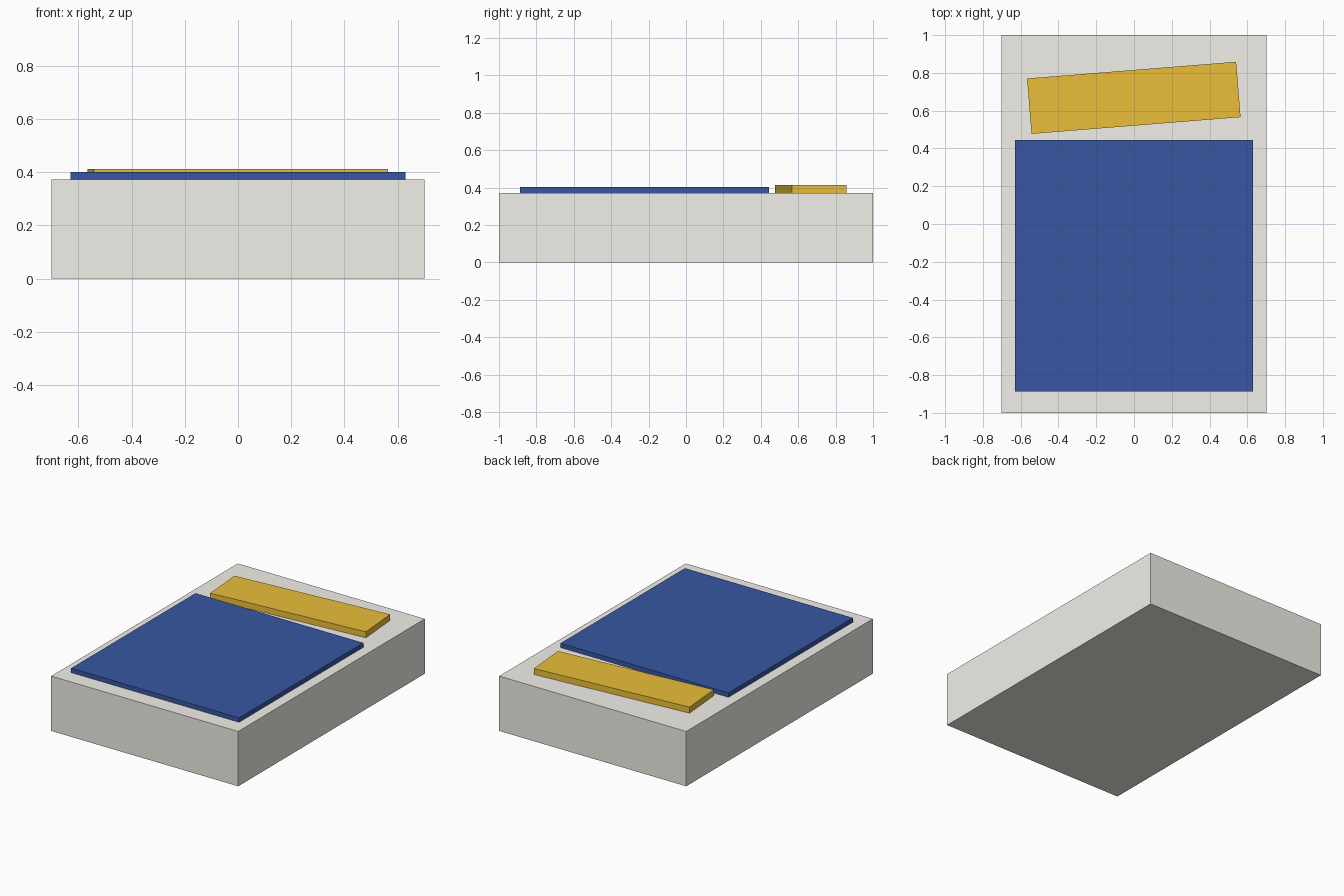
import bpy

if "Cube" in bpy.data.objects:
    bpy.data.objects.remove(bpy.data.objects["Cube"])


def material(name, color):
    mat = bpy.data.materials.new(name)
    mat.diffuse_color = color
    mat.use_nodes = True
    mat.node_tree.nodes["Principled BSDF"].inputs["Base Color"].default_value = mat.diffuse_color
    return mat


def box(name, center, size, angle=0.0, mat=None):
    bpy.ops.mesh.primitive_cube_add(size=1, location=center, rotation=(0, 0, angle))
    obj = bpy.context.object
    obj.name = name
    obj.scale = size
    bpy.ops.object.transform_apply(location=False, rotation=False, scale=True)
    if mat:
        obj.data.materials.append(mat)
    return obj


blue = material("blanket_blue", (0.04, 0.095, 0.36, 1))
gold = material("pillow_gold", (0.83, 0.52, 0.042, 1))
pale = material("mattress_off_white", (0.89, 0.87, 0.81, 1))

# Mattress block
box("mattress", (0, 0, 0.186), (1.404, 2.0, 0.372), mat=pale)
# Blanket lying on the mattress
box("blanket", (0, -0.222, 0.387), (1.26, 1.332, 0.03), mat=blue)
# Slightly turned pillow at the head end
box("pillow", (-0.001, 0.668, 0.3925), (1.11, 0.294, 0.041), angle=0.08, mat=gold)
